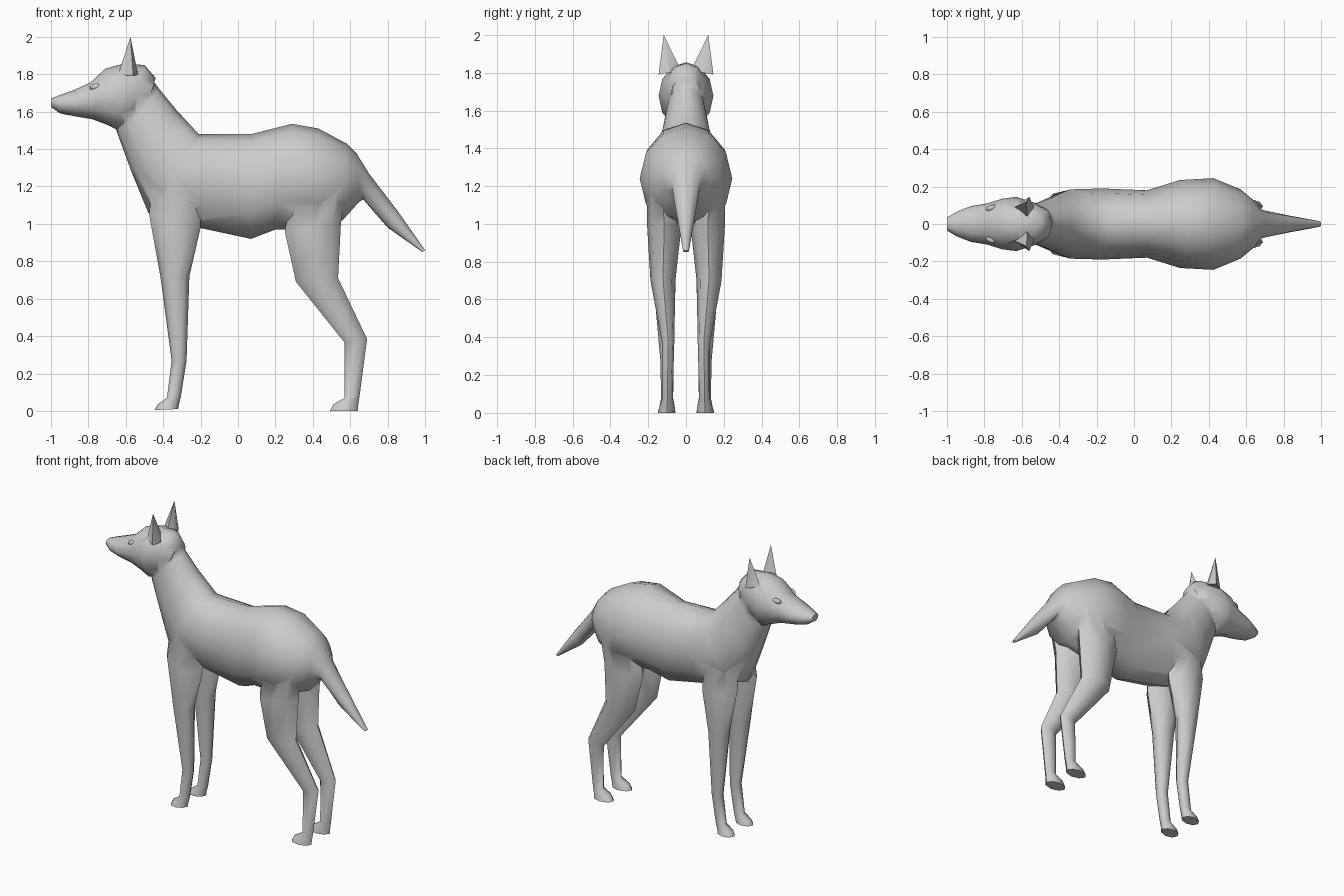
import bpy, bmesh, math
from mathutils import Vector

grey = bpy.data.materials.new("grey_coat")
grey.diffuse_color = (0.6, 0.6, 0.6, 1)


def finish(bm, name):
    bmesh.ops.recalc_face_normals(bm, faces=bm.faces)
    mesh = bpy.data.meshes.new(name)
    bm.to_mesh(mesh)
    bm.free()
    ob = bpy.data.objects.new(name, mesh)
    bpy.context.collection.objects.link(ob)
    mesh.materials.append(grey)
    return ob


def loft(name, sections, sides):
    """Oval rings between two outline points: (x1, z1, x2, z2, half_width, y)."""
    bm = bmesh.new()
    rings = []
    for x1, z1, x2, z2, w, y in sections:
        mid = Vector(((x1 + x2) / 2, y, (z1 + z2) / 2))
        half = Vector(((x1 - x2) / 2, 0, (z1 - z2) / 2))
        ring = []
        for i in range(sides):
            a = 2 * math.pi * i / sides
            ring.append(bm.verts.new(mid + half * math.cos(a) + Vector((0, w * math.sin(a), 0))))
        rings.append(ring)
    for a, b in zip(rings, rings[1:]):
        for i in range(sides):
            j = (i + 1) % sides
            bm.faces.new((a[i], a[j], b[j], b[i]))
    bm.faces.new(rings[0])
    bm.faces.new(rings[-1])
    return finish(bm, name)


# neck, trunk and tail in one run
body = loft("dog_body", [
    (-0.50, 1.83, -0.66, 1.53, 0.09, 0),
    (-0.42, 1.72, -0.64, 1.47, 0.105, 0),
    (-0.33, 1.61, -0.57, 1.28, 0.135, 0),
    (-0.21, 1.48, -0.48, 1.06, 0.185, 0),
    (-0.13, 1.48, -0.21, 0.98, 0.19, 0),
    (0.07, 1.48, 0.07, 0.92, 0.18, 0),
    (0.29, 1.535, 0.20, 0.97, 0.235, 0),
    (0.43, 1.51, 0.42, 0.97, 0.245, 0),
    (0.58, 1.43, 0.56, 1.02, 0.185, 0),
    (0.635, 1.375, 0.65, 1.12, 0.125, 0),
    (0.70, 1.27, 0.67, 1.13, 0.075, 0),
    (0.86, 1.06, 0.80, 0.98, 0.045, 0),
    (1.00, 0.86, 0.985, 0.85, 0.015, 0)], 12)

# head from nose to nape
parts = [loft("head", [
    (-1.00, 1.67, -1.00, 1.625, 0.035, 0),
    (-0.95, 1.69, -0.95, 1.59, 0.065, 0),
    (-0.88, 1.715, -0.87, 1.575, 0.095, 0),
    (-0.79, 1.755, -0.78, 1.56, 0.11, 0),
    (-0.71, 1.83, -0.70, 1.53, 0.135, 0),
    (-0.62, 1.855, -0.64, 1.50, 0.145, 0),
    (-0.50, 1.85, -0.57, 1.53, 0.115, 0),
    (-0.44, 1.78, -0.50, 1.58, 0.08, 0)], 12)]

for side, s in (("left", -1), ("right", 1)):
    # front leg and paw
    parts.append(loft(side + "_front_leg", [
        (-0.46, 1.22, -0.20, 1.22, 0.07, s * 0.095),
        (-0.475, 1.05, -0.20, 0.98, 0.08, s * 0.105),
        (-0.415, 0.72, -0.26, 0.72, 0.06, s * 0.115),
        (-0.355, 0.27, -0.275, 0.27, 0.035, s * 0.10),
        (-0.38, 0.07, -0.305, 0.08, 0.032, s * 0.10),
        (-0.43, 0.035, -0.315, 0.035, 0.04, s * 0.10),
        (-0.445, 0.005, -0.32, 0.01, 0.046, s * 0.102)], 8))
    # hind leg and paw
    parts.append(loft(side + "_hind_leg", [
        (0.30, 1.22, 0.58, 1.22, 0.08, s * 0.13),
        (0.25, 0.96, 0.55, 1.00, 0.09, s * 0.115),
        (0.31, 0.69, 0.535, 0.71, 0.066, s * 0.122),
        (0.57, 0.365, 0.69, 0.385, 0.033, s * 0.095),
        (0.57, 0.07, 0.65, 0.08, 0.028, s * 0.098),
        (0.51, 0.035, 0.643, 0.035, 0.04, s * 0.10),
        (0.49, 0.0, 0.64, 0.0, 0.046, s * 0.102)], 8))
    # pointed ear
    bm = bmesh.new()
    tip = bm.verts.new((-0.575, s * 0.118, 2.0))
    base = [bm.verts.new((x, s * y, z)) for x, y, z in (
        (-0.64, 0.09, 1.80), (-0.56, 0.145, 1.79),
        (-0.535, 0.09, 1.80), (-0.57, 0.03, 1.82))]
    for i in range(4):
        bm.faces.new((base[i], base[(i + 1) % 4], tip))
    bm.faces.new(base)
    parts.append(finish(bm, side + "_ear"))
    # small almond eye resting on the cheek
    bm = bmesh.new()
    bmesh.ops.create_uvsphere(bm, u_segments=8, v_segments=6, radius=1)
    for v in bm.verts:
        x, y, z = v.co
        v.co = (-0.765 + 0.028 * x, s * (0.086 + 0.3 * 0.028 * x) + 0.016 * y, 1.733 + 0.017 * z + 0.006 * x)
    eye = finish(bm, side + "_eye")
    eye.data.shade_smooth()

# fuse the parts into one skin
bpy.context.view_layer.objects.active = body
for part in parts:
    mod = body.modifiers.new("join", 'BOOLEAN')
    mod.operation = 'UNION'
    mod.solver = 'EXACT'
    mod.object = part
    bpy.ops.object.modifier_apply(modifier=mod.name)
    bpy.data.objects.remove(part)
bpy.ops.object.select_all(action='DESELECT')
body.select_set(True)
bpy.ops.object.shade_smooth_by_angle(angle=math.radians(60))
